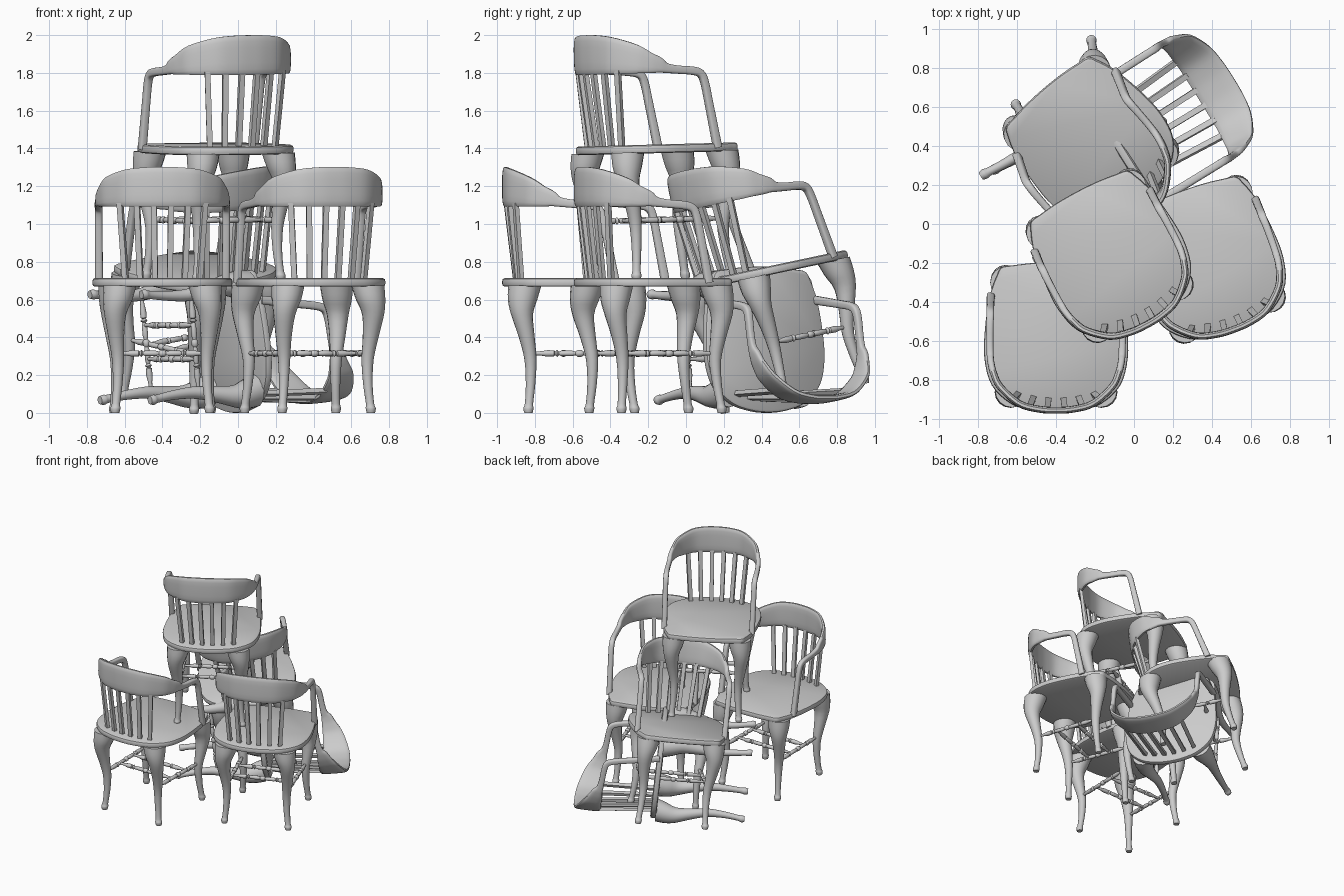
import bpy, bmesh, math
from mathutils import Vector, Matrix

if "Cube" in bpy.data.objects:
    bpy.data.objects.remove(bpy.data.objects["Cube"])

Z = Vector((0, 0, 1))


def loft(name, rings):
    """Skin a list of equal-length point rings and cap both ends."""
    bm = bmesh.new()
    vs = [[bm.verts.new(p) for p in r] for r in rings]
    n = len(rings[0])
    for a, b in zip(vs, vs[1:]):
        for i in range(n):
            bm.faces.new((a[i], a[(i + 1) % n], b[(i + 1) % n], b[i]))
    bm.faces.new(vs[0])
    bm.faces.new(vs[-1])
    bmesh.ops.recalc_face_normals(bm, faces=bm.faces)
    me = bpy.data.meshes.new(name)
    bm.to_mesh(me)
    bm.free()
    for p in me.polygons:
        p.use_smooth = True
    me.set_sharp_from_angle(angle=math.radians(40))
    return me


def spline(pts, steps, closed=False):
    """Catmull-Rom through tuples of any length."""
    n, out = len(pts), []
    get = (lambda i: pts[i % n]) if closed else (lambda i: pts[max(0, min(n - 1, i))])
    for i in range(n if closed else n - 1):
        q = [get(i + k) for k in (-1, 0, 1, 2)]
        for s in range(steps):
            t = s / steps
            out.append(tuple(0.5 * (2 * b + (c - a) * t + (2 * a - 5 * b + 4 * c - d) * t * t
                                    + (3 * b - a - 3 * c + d) * t ** 3) for a, b, c, d in zip(*q)))
    if not closed:
        out.append(pts[-1])
    return out


def turned(name, p, q, profile, sides=12):
    """Straight lathe-turned bar from p to q, profile = (t, radius)."""
    p, q = Vector(p), Vector(q)
    d = (q - p).normalized()
    u = d.cross(Z).normalized()
    v = d.cross(u)
    ang = [2 * math.pi * i / sides for i in range(sides)]
    return loft(name, [[p.lerp(q, t) + r * (math.cos(a) * u + math.sin(a) * v) for a in ang]
                       for t, r in profile])


parts = []

# Seat: rounded at the back, serpentine front with small notches by the legs
half = [(0.12, 0.388), (0.22, 0.376), (0.28, 0.365), (0.305, 0.32), (0.325, 0.27), (0.345, 0.2),
        (0.365, 0.05), (0.368, -0.1), (0.33, -0.24), (0.23, -0.335), (0.11, -0.375)]
outline = [(0, 0.392)] + half + [(0, -0.385)] + [(-x, y) for x, y in reversed(half)]
outline = spline(outline, 4, True)
parts.append(loft("seat", [[(x * s, y * s, z) for x, y in outline] for s, z in
                           ((0.965, 0.668), (0.992, 0.673), (1, 0.683), (1, 0.698), (0.992, 0.708), (0.965, 0.714))]))

# Back rail: posts, arms and tall curved band in one sweep (x, y, z, height, width)
rail = [(0.335, 0.215, 0.69, 0.046, 0.042), (0.337, 0.17, 0.92, 0.042, 0.04), (0.338, 0.145, 1.04, 0.042, 0.04),
        (0.338, 0.12, 1.085, 0.044, 0.04), (0.34, 0.07, 1.1, 0.044, 0.038), (0.34, -0.02, 1.108, 0.044, 0.036),
        (0.338, -0.085, 1.118, 0.054, 0.036), (0.334, -0.125, 1.134, 0.085, 0.036),
        (0.32, -0.18, 1.148, 0.115, 0.036), (0.285, -0.25, 1.17, 0.16, 0.036), (0.19, -0.333, 1.19, 0.197, 0.036),
        (0.09, -0.362, 1.196, 0.21, 0.036)]
rail = rail + [(0, -0.368, 1.197, 0.212, 0.036)] + [(-s[0],) + s[1:] for s in reversed(rail)]
rail = spline(rail, 4)
rings = []
for i, s in enumerate(rail):
    t = (Vector(rail[min(i + 1, len(rail) - 1)][:3]) - Vector(rail[max(i - 1, 0)][:3])).normalized()
    nrm = t.cross(Z).normalized()
    up = nrm.cross(t)
    ring = []
    for k in range(16):
        a = 2 * math.pi * (k + 0.5) / 16
        c, e = math.cos(a), math.sin(a)
        f = lambda v: math.copysign(abs(v) ** 0.6, v) / 2
        ring.append(Vector(s[:3]) + nrm * f(c) * s[4] + up * f(e) * s[3])
    rings.append(ring)
parts.append(loft("back_rail", rings))

# Six flat back spindles leaning out to the rail
for i in range(6):
    k = (i - 2.5) / 2.5
    b = Vector((0.195 * k, -0.315 + 0.03 * k * k, 0.70))
    t = Vector((0.225 * k, -0.366 + 0.052 * k * k, 1.11))
    yaw = Matrix.Rotation(0.45 * k, 3, 'Z')
    sec = [yaw @ Vector((x * 0.015, y * 0.012, 0)) for x, y in ((-1, -1), (1, -1), (1, 1), (-1, 1))]
    parts.append(loft("back_spindle", [[p + o for o in sec] for p in (b, t)]))

# Cabriole legs (x, y, z, radius)
rear = [(0.225, -0.265, 0.675, 0.088), (0.237, -0.277, 0.6, 0.078), (0.25, -0.28, 0.52, 0.058),
        (0.245, -0.255, 0.4, 0.042), (0.235, -0.235, 0.28, 0.032), (0.237, -0.235, 0.15, 0.025),
        (0.246, -0.243, 0.05, 0.022), (0.249, -0.246, 0.025, 0.027), (0.25, -0.246, 0.0, 0.022)]
front = [(0.25, 0.285, 0.675, 0.088), (0.258, 0.3, 0.6, 0.078), (0.266, 0.312, 0.52, 0.058),
         (0.258, 0.296, 0.4, 0.042), (0.245, 0.283, 0.28, 0.032), (0.247, 0.294, 0.15, 0.025),
         (0.255, 0.31, 0.05, 0.022), (0.257, 0.315, 0.025, 0.027), (0.257, 0.316, 0.0, 0.022)]
for name, path in (("rear_leg", rear), ("front_leg", front)):
    for side in (-1, 1):
        parts.append(loft(name, [[(side * x + r * math.cos(a), y + r * math.sin(a), z)
                                  for a in [2 * math.pi * j / 16 for j in range(16)]]
                                 for x, y, z, r in spline(path, 3)]))

# Turned stretchers: two sides joined by two cross bars
prof = [(0, 0.009), (0.1, 0.011), (0.17, 0.017), (0.24, 0.016), (0.25, 0.009), (0.27, 0.019), (0.29, 0.009),
        (0.31, 0.014), (0.42, 0.015), (0.46, 0.01), (0.48, 0.018)]
prof = prof + [(1 - t, r) for t, r in reversed(prof)]
for side in (-1, 1):
    parts.append(turned("side_stretcher", (0.237 * side, -0.235, 0.315), (0.248 * side, 0.285, 0.315), prof))
for y in (-0.06, 0.12):
    parts.append(turned("cross_stretcher", (-0.242, y, 0.315), (0.242, y, 0.315), prof))


def rot(axis, deg):
    return Matrix.Rotation(math.radians(deg), 4, axis)


# The pile: rotation, then for each axis (fraction of bounding box, position)
pile = [("left_chair", rot('Z', 0), ((0.5, -0.4), (0.5, -0.585), (0, 0))),
        ("right_chair", rot('Z', 20), ((1, 0.78), (0, -0.615), (0, 0))),
        ("top_chair", rot('X', 1.5) @ rot('Z', 28), ((0.5, -0.125), (0.5, -0.162), (1, 2.0))),
        ("leaning_chair", rot('X', 12) @ rot('Z', 41), ((0, -0.675), (1, 0.97), (1, 1.305))),
        ("fallen_chair", rot('Z', 122) @ rot('X', 84), ((0.5, -0.092), (0.5, 0.383), (0, 0)))]
for chair, r, anchors in pile:
    pts = [r @ v.co for me in parts for v in me.vertices]
    loc = Vector()
    for ax, (k, target) in enumerate(anchors):
        lo, hi = min(p[ax] for p in pts), max(p[ax] for p in pts)
        loc[ax] = target - (lo + (hi - lo) * k)
    for me in parts:
        ob = bpy.data.objects.new(chair + "_" + me.name.split(".")[0], me)
        bpy.context.collection.objects.link(ob)
        ob.matrix_world = Matrix.Translation(loc) @ r
